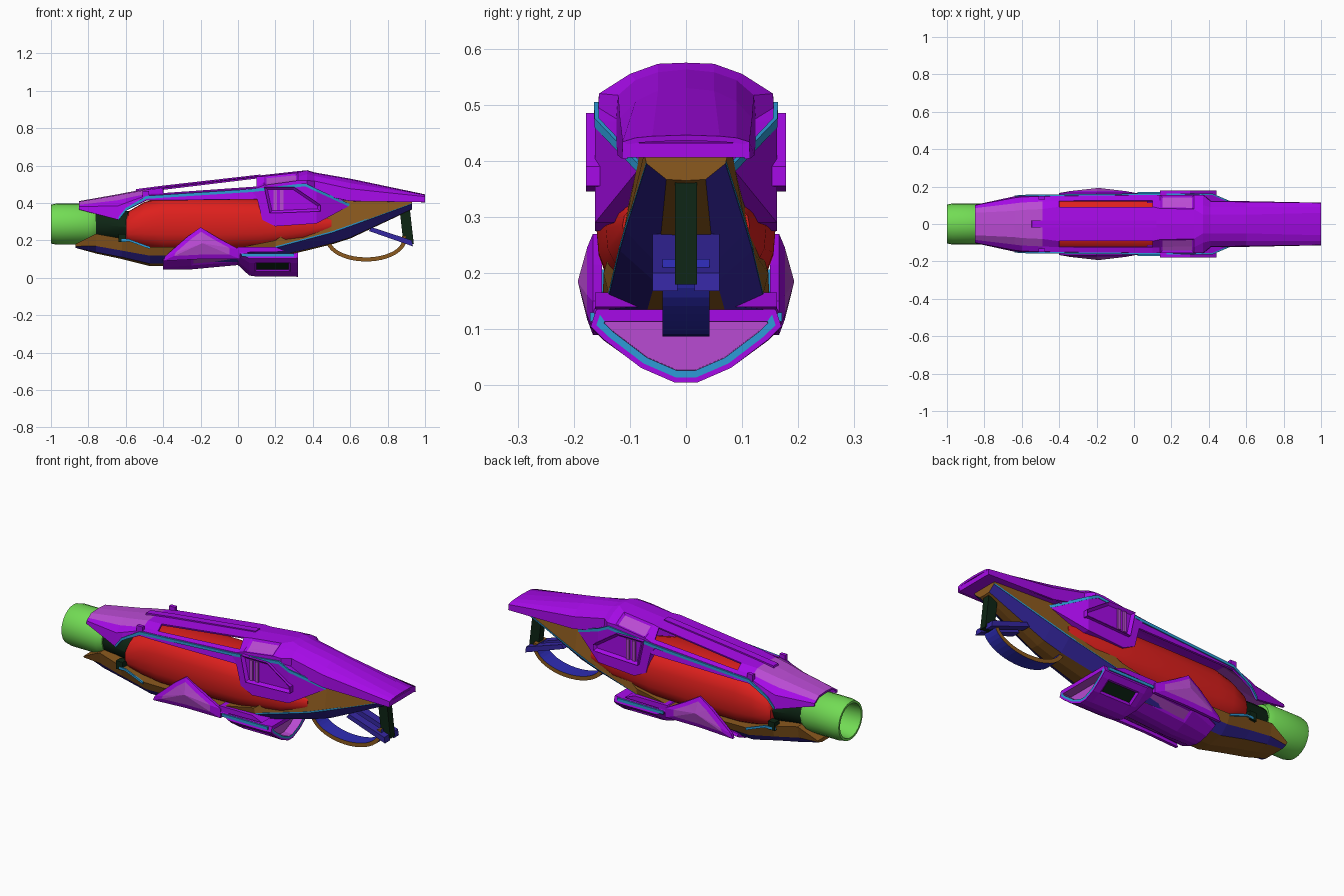
import bpy, bmesh, math

if "Cube" in bpy.data.objects:
    bpy.data.objects.remove(bpy.data.objects["Cube"])

COLOURS = {
    "purple": (0.38, 0.003, 0.8), "light_purple": (0.485, 0.07, 0.645),
    "red": (0.73, 0.014, 0.012), "green": (0.17, 0.716, 0.09),
    "brown": (0.26, 0.1, 0.013), "navy": (0.036, 0.02, 0.36), "blue": (0.027, 0.025, 0.46),
    "sky_blue": (0.026, 0.328, 0.679), "dark_green": (0.004, 0.018, 0.007)}
NAMES = list(COLOURS)
MATS = []
for name, rgb in COLOURS.items():
    m = bpy.data.materials.new(name)
    m.use_nodes = True
    m.diffuse_color = (*rgb, 1)
    m.node_tree.nodes["Principled BSDF"].inputs["Base Color"].default_value = (*rgb, 1)
    MATS.append(m)


def finish(name, bm, recalc=True, mirror=False, thick=0, smooth=False):
    if recalc:
        bmesh.ops.recalc_face_normals(bm, faces=bm.faces)
    me = bpy.data.meshes.new(name)
    bm.to_mesh(me)
    bm.free()
    for m in MATS:
        me.materials.append(m)
    ob = bpy.data.objects.new(name, me)
    bpy.context.collection.objects.link(ob)
    if thick:
        mod = ob.modifiers.new("thickness", "SOLIDIFY")
        mod.thickness, mod.offset = thick, -1
    if mirror:
        mod = ob.modifiers.new("mirror", "MIRROR")
        mod.use_axis = (False, True, False)
    if smooth:
        bpy.ops.object.select_all(action="DESELECT")
        ob.select_set(True)
        bpy.context.view_layer.objects.active = ob
        bpy.ops.object.shade_smooth_by_angle(angle=math.radians(35))


def paint_inset(bm, faces, colour, width, depth):
    bmesh.ops.inset_region(bm, faces=faces, thickness=width, depth=depth,
                           use_even_offset=True, use_boundary=True)
    for f in faces:
        f.material_index = NAMES.index(colour)


def loft(name, stations, colour, closed=True, holes=(), panels=(), thick=0, rim_top=9):
    """Skin mirrored half sections (x, [(y, z) from the centre outwards])."""
    bm = bmesh.new()
    rows = []
    for x, half in stations:
        pts = half[::-1] + [(-y, z) for y, z in half[1:]]
        rows.append([bm.verts.new((x, y, z)) for y, z in pts])
    n, count = len(stations[0][1]), len(rows[0])
    found = {}
    for i, (a, b) in enumerate(zip(rows, rows[1:])):
        for j in range(count if closed else count - 1):
            k = n - 2 - j if j < n - 1 else j - n + 1
            if (i, k) in holes:
                continue
            q = (j + 1) % count
            f = bm.faces.new((a[j], a[q], b[q], b[j]))
            f.material_index = NAMES.index(colour(k))
            found.setdefault((i, k), []).append(f)
    if closed:
        for key, row in (("start", rows[0]), ("end", rows[-1])):
            f = bm.faces.new(row)
            f.material_index = NAMES.index(colour(0))
            found[key] = [f]
        bmesh.ops.recalc_face_normals(bm, faces=bm.faces)
    for keys, col, width, depth in panels:
        paint_inset(bm, [f for key in keys for f in found[key]], col, width, depth)
    # The blue rim stops below the top edge
    for f in bm.faces:
        if f.material_index == NAMES.index("sky_blue") and f.calc_center_median().z > rim_top:
            f.material_index = NAMES.index("purple")
    finish(name, bm, recalc=False, thick=thick)


def rings(name, stations, colour, sides=24, power=1):
    """Skin superellipses (x, centre z, y radius, z radius)."""
    def bulge(v):
        return math.copysign(abs(v) ** power, v)
    bm = bmesh.new()
    rows = []
    for x, zc, ry, rz in stations:
        angles = [2 * math.pi * s / sides for s in range(sides)]
        rows.append([bm.verts.new((x, ry * bulge(math.cos(t)), zc + rz * bulge(math.sin(t))))
                     for t in angles])
    skin(bm, rows, lambda j: colour)
    finish(name, bm, smooth=True)


def skin(bm, rows, colour):
    for a, b in zip(rows, rows[1:]):
        for j in range(len(a)):
            f = bm.faces.new((a[j], a[j - 1], b[j - 1], b[j]))
            f.material_index = NAMES.index(colour(j))
    for row in (rows[0], rows[-1]):
        bm.faces.new(row).material_index = NAMES.index(colour(0))


def plate(name, outline, t, colour, inset=None, mirror=True):
    """Outline of (x, y, z) points, extruded by t towards the centre."""
    bm = bmesh.new()
    outer = [bm.verts.new(p) for p in outline]
    inner = [bm.verts.new((x, y - t, z)) for x, y, z in outline]
    face = bm.faces.new(outer)
    bm.faces.new(inner[::-1])
    for i in range(len(outer)):
        bm.faces.new((outer[i - 1], outer[i], inner[i], inner[i - 1]))
    for f in bm.faces:
        f.material_index = NAMES.index(colour)
    bmesh.ops.recalc_face_normals(bm, faces=bm.faces)
    if inset:
        paint_inset(bm, [face], *inset)
    finish(name, bm, recalc=False, mirror=mirror)


def flat(points, y):
    return [(x, y, z) for x, z in points]


def trim(name, path, h):
    """Thin coloured strip following a path on the side."""
    bm = bmesh.new()
    rows = [[bm.verts.new((x, y + dy, z + dz)) for dy, dz in
             ((.002, -h), (.002, h), (-.006, h), (-.006, -h))] for x, y, z in path]
    skin(bm, rows, lambda j: "sky_blue")
    finish(name, bm, mirror=True)


# Barrel, collar and red core
rings("barrel", [(-.76, .287, .095, .095), (-.79, .287, .11, .11), (-.97, .287, .11, .11),
                 (-1, .287, .104, .104), (-1, .287, .092, .092), (-.84, .287, .085, .085)], "green")
rings("collar", [(-.82, .28, .085, .085), (-.7, .28, .095, .085), (-.57, .27, .11, .085)],
      "dark_green", 12)
rings("core", [(-.6, .26, .125, .06), (-.585, .265, .135, .09), (-.5, .28, .148, .125),
               (-.4, .285, .156, .145), (-.1, .285, .16, .145), (.12, .287, .16, .14),
               (.35, .28, .143, .1), (.5, .285, .113, .045)], "red", power=.75)

# Upper shell with slots and inset panels
shell = [
    (-.85, [(0, .41), (.06, .407), (.085, .39), (.1, .38), (.102, .365)]),
    (-.64, [(0, .447), (.07, .442), (.11, .415), (.14, .385), (.148, .31)]),
    (-.6, [(0, .455), (.075, .45), (.115, .425), (.145, .4), (.152, .36)]),
    (-.49, [(0, .475), (.08, .47), (.12, .448), (.147, .44), (.155, .415)]),
    (-.4, [(0, .487), (.092, .48), (.124, .453), (.15, .445), (.158, .415)]),
    (.1, [(0, .545), (.092, .54), (.126, .488), (.155, .48), (.16, .42)]),
    (.14, [(0, .55), (.083, .543), (.125, .51), (.155, .495), (.16, .43)]),
    (.32, [(0, .57), (.08, .562), (.125, .538), (.155, .52), (.158, .487)]),
    (.37, [(0, .575), (.05, .573), (.1, .555), (.155, .52), (.157, .485)]),
    (.41, [(0, .563), (.05, .558), (.09, .544), (.121, .517), (.126, .45)]),
    (.6, [(0, .53), (.05, .525), (.09, .506), (.118, .476), (.122, .41)]),
    (1, [(0, .446), (.06, .444), (.09, .441), (.113, .434), (.114, .404)])]
hood = [(i, k) for i in range(3) for k in (0, 1)]
loft("upper_shell", shell, lambda k: "purple", closed=False, holes=[(4, 1)], thick=.01,
     panels=[(hood, "light_purple", .012, -.005), ([(6, 1), (6, 2)], "light_purple", .012, -.007)])
plate("tail_lining", flat([(.5, .415), (.5, .45), (.7, .45), (.998, .432), (.998, .406)], .111),
      .222, "purple", mirror=False)
plate("top_rail", flat([(-.55, .455), (-.545, .474), (-.4, .493), (.12, .552), (.12, .542), (-.4, .48)], .02),
      .04, "purple", mirror=False)
plate("shell_clip", flat([(-.51, .42), (-.51, .465), (-.475, .465), (-.475, .42)], .151), .02, "purple")
trim("upper_trim", [(-.64, .15, .315), (-.6, .154, .365), (-.49, .156, .43), (.08, .161, .467),
                    (.36, .162, .497), (.42, .161, .468), (.6, .083, .386)], .008)

# Side panels with a recessed window
plate("side_panel", flat([(.07, .465), (.1, .43), (.13, .31), (.2, .275), (.42, .29),
                          (.42, .47), (.36, .5)], .162), .05, "purple")
plate("side_panel_tail", [(.42, .162, .29), (.42, .162, .47), (.6, .083, .387)], .05, "purple")
plate("window_frame", flat([(.14, .485), (.3, .485), (.44, .39), (.44, .355), (.17, .345)], .178), .03,
      "purple", ("purple", .014, -.014))
for x in (.19, .225):
    plate("window_bar", flat([(x, .47), (x + .018, .47), (x + .018, .36), (x, .36)], .172),
          .015, "light_purple")

# Lower frame: brown keel, navy bands, brown sides
frame = [
    (-.87, [(0, .16), (.06, .16), (.09, .168), (.1, .18)]),
    (-.76, [(0, .13), (.08, .137), (.105, .17), (.118, .235)]),
    (-.62, [(0, .1), (.085, .11), (.12, .145), (.14, .21)]),
    (-.47, [(0, .062), (.085, .075), (.13, .118), (.152, .165)]),
    (0, [(0, .075), (.08, .085), (.14, .13), (.148, .16)]),
    (.2, [(0, .105), (.075, .113), (.137, .16), (.147, .2)]),
    (.5, [(0, .178), (.055, .184), (.118, .24), (.085, .41)]),
    (.6, [(0, .21), (.05, .215), (.108, .275), (.082, .415)]),
    (.93, [(0, .365), (.035, .367), (.07, .395), (.075, .412)])]
loft("lower_frame", frame, lambda k: "navy" if k == 1 else "brown")
trim("lower_trim", [(x, h[2][0] - .001, h[2][1] + .004) for x, h in frame[4:]], .004)
trim("jaw_trim", [(-.64, .141, .2), (-.58, .148, .2), (-.47, .154, .16)], .006)
plate("collar_catch", flat([(-.64, .19), (-.64, .235), (-.6, .235), (-.6, .19)], .145), .04, "dark_green")

# Lower pod with vents, lower side panels and a recessed rear
arc = [(0, 0), (.02, 0), (.08, .2), (.145, .58), (.17, .77), (.16, 1)]
pod = [(x, [(y * w, lo + (hi - lo) * t) for y, t in arc]) for x, w, lo, hi in (
    (-.4, .75, .045, .1), (-.25, .95, .045, .15), (0, .97, .068, .155), (.06, 1, .012, .13),
    (.09, 1, .008, .13), (.28, 1, .008, .13), (.32, 1, .005, .135))]
loft("lower_pod", pod, lambda k: "purple", rim_top=.118,
     panels=[(["end"], "sky_blue", .009, 0), (["end"], "light_purple", .012, 0),
             (["end"], "light_purple", .001, -.05), ([(4, 2)], "dark_green", .01, -.008),
             ([(1, 2)], "light_purple", .012, -.004)])
plate("pod_crossbar", flat([(-.02, .135), (0, .165), (.2, .165), (.26, .14)], .162), .324, "purple", mirror=False)
trim("pod_trim", [(.02, .169, .122), (.3, .169, .122)], .008)

# Faceted side fins, purple rim around a lighter centre
bm = bmesh.new()
edge = [(-.4, .09), (-.39, .115), (-.27, .22), (-.2, .27), (-.11, .215), (.01, .15), (.01, .1), (-.2, .1)]
tip = bm.verts.new((-.19, .193, .185))
rim = [[bm.verts.new((x + (tip.co.x - x) * s, y, z + (tip.co.z - z) * s)) for x, z in edge]
       for s, y in ((0, .15), (0, .166), (.28, .176))]
skin(bm, rim, lambda j: "purple")
bmesh.ops.delete(bm, geom=[bm.faces.get(rim[2])], context="FACES_ONLY")
for a, b in zip(rim[2], rim[2][1:] + rim[2][:1]):
    f = bm.faces.new((a, b, tip))
    f.material_index = NAMES.index("light_purple")
finish("side_fin", bm, mirror=True)

# Trigger guard, a partial hoop
bm = bmesh.new()
hoop = []
for s in range(25):
    t = math.radians(165 + 205 * s / 24)
    hoop.append([bm.verts.new((.685 + (.215 - d) * math.cos(t), y, .205 + (.118 - d) * math.sin(t)))
                 for d, y in ((0, -.042), (0, .042), (.022, .042), (.022, -.042))])
skin(bm, hoop, lambda j: "blue" if j % 2 else "brown")
finish("trigger_guard", bm)

# Rear post between the two halves of its sloping foot
plate("rear_post", flat([(.86, .4), (.915, .4), (.94, .18), (.885, .18)], .02), .04, "dark_green", mirror=False)
plate("post_foot", flat([(.7, .25), (.715, .27), (.93, .2), (.935, .168)], .06), .045, "navy")
